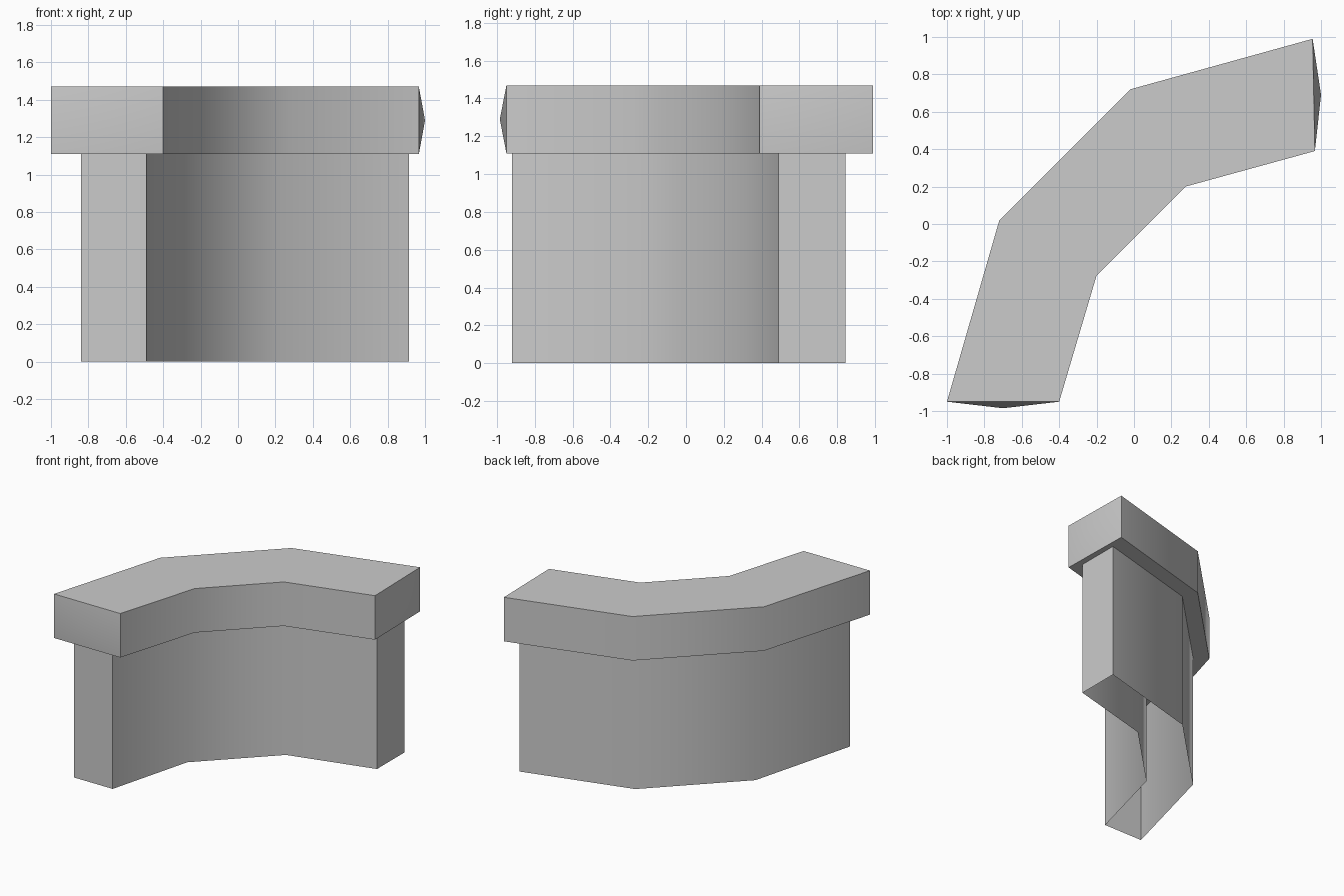
import bpy, bmesh, math
from mathutils import Vector

default = bpy.data.objects.get("Cube")
if default:
    bpy.data.objects.remove(default, do_unlink=True)

grey = bpy.data.materials.new("plain grey")
grey.use_nodes = True
colour = (0.6, 0.6, 0.6, 1)
grey.diffuse_color = colour
grey.node_tree.nodes["Principled BSDF"].inputs["Base Color"].default_value = colour


def bent_prism(name, outer, inner, bottom, top, tips=None):
    """Walls around a bent strip; with end tips it is also capped above and below."""
    bm = bmesh.new()
    outline = outer + inner[::-1]
    low = [bm.verts.new((x, y, bottom)) for x, y in outline]
    high = [bm.verts.new((x, y, top)) for x, y in outline]
    count, last = len(outline), len(outer) - 1
    for i in range(count):
        j = (i + 1) % count
        ring = [low[i], low[j], high[j], high[i]]
        if tips and i in (last, count - 1):
            # Shallow pointed end
            x, y = tips[1 if i == last else 0]
            tip = bm.verts.new((x, y, (bottom + top) / 2))
            for k in range(4):
                bm.faces.new((ring[k], ring[(k + 1) % 4], tip))
        else:
            bm.faces.new(ring)
    if tips:
        for ring in (low, high):
            for i in range(last):
                bm.faces.new((ring[i], ring[i + 1], ring[-2 - i], ring[-1 - i]))
    bmesh.ops.recalc_face_normals(bm, faces=bm.faces)
    mesh = bpy.data.meshes.new(name)
    bm.to_mesh(mesh)
    bm.free()
    mesh.materials.append(grey)
    mesh.shade_smooth()
    mesh.set_sharp_from_angle(angle=math.radians(40))
    obj = bpy.data.objects.new(name, mesh)
    bpy.context.collection.objects.link(obj)
    return obj


# Thick counter slab with slightly pointed ends
bent_prism("counter_top",
           [(-1, -0.95), (-0.72, 0.02), (-0.02, 0.72), (0.955, 0.99)],
           [(-0.4, -0.95), (-0.2, -0.275), (0.275, 0.2), (0.967, 0.39)],
           1.11, 1.47, tips=[(-0.7, -0.985), (1, 0.69)])

# Hollow base, open underneath
bent_prism("counter_base",
           [(-0.84, -0.92), (-0.605, -0.035), (0.035, 0.605), (0.915, 0.845)],
           [(-0.49, -0.92), (-0.305, -0.22), (0.22, 0.305), (0.915, 0.49)],
           0, 1.11)
